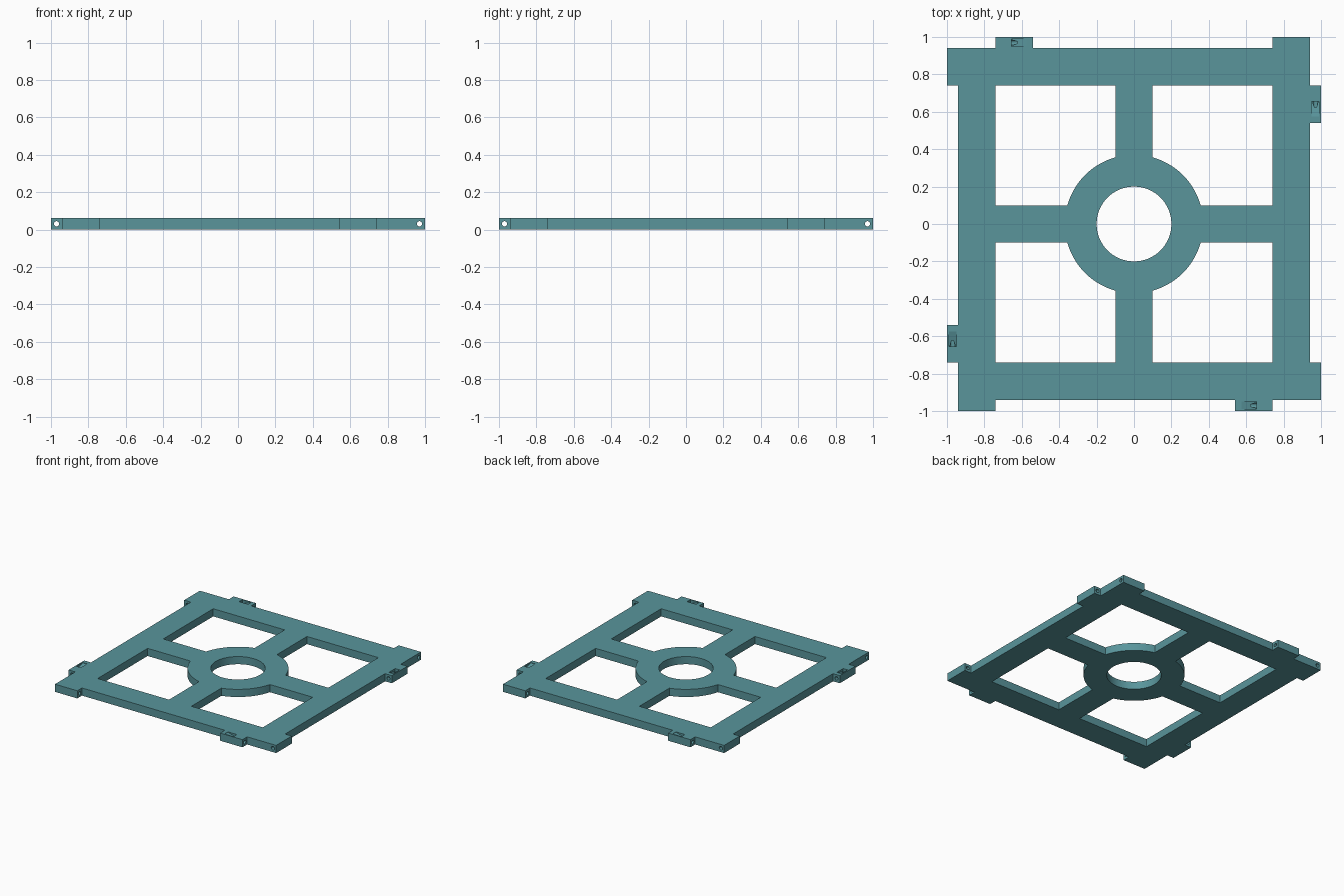
import bpy, bmesh
from math import pi, cos, sin, atan2, sqrt
from mathutils import Matrix

if "Cube" in bpy.data.objects:
    bpy.data.objects.remove(bpy.data.objects["Cube"])

H = 0.062      # plate thickness
R = 0.37       # hub outer radius
HOLE_R = 0.014


def turned(pts, k):
    # quarter turns clockwise
    for _ in range(k):
        pts = [(y, -x) for x, y in pts]
    return pts


def add_loop(bm, pts):
    vs = [bm.verts.new((x, y, 0)) for x, y in pts]
    for a, b in zip(vs, vs[1:] + vs[:1]):
        bm.edges.new((a, b))


def finish(bm, name):
    bmesh.ops.recalc_face_normals(bm, faces=bm.faces)
    me = bpy.data.meshes.new(name)
    bm.to_mesh(me)
    bm.free()
    ob = bpy.data.objects.new(name, me)
    bpy.context.collection.objects.link(ob)
    return ob


# Plate: outer outline with hinge tabs, four windows and the hub bore
side = [(-1, .94), (-.74, .94), (-.74, 1), (-.54, 1), (-.54, .94), (.74, .94), (.74, 1)]
a0 = atan2(.1, sqrt(R * R - .01))
arc = [(R * cos(a0 + (pi / 2 - 2 * a0) * i / 20), R * sin(a0 + (pi / 2 - 2 * a0) * i / 20))
       for i in range(21)]
window = arc + [(.1, .74), (.74, .74), (.74, .1)]

bm = bmesh.new()
add_loop(bm, [p for k in range(4) for p in turned(side, k)])
for k in range(4):
    add_loop(bm, turned(window, k))
add_loop(bm, [(.2 * cos(2 * pi * i / 64), .2 * sin(2 * pi * i / 64)) for i in range(64)])
bmesh.ops.triangle_fill(bm, edges=bm.edges[:], use_beauty=True, normal=(0, 0, 1))
ext = bmesh.ops.extrude_face_region(bm, geom=bm.faces[:], use_keep_orig=True)
bmesh.ops.translate(bm, vec=(0, 0, H),
                    verts=[g for g in ext["geom"] if isinstance(g, bmesh.types.BMVert)])
plate = finish(bm, "frame_plate")

# Pin holes running through the tabs of each side
bm = bmesh.new()
for k in range(4):
    m = (Matrix.Rotation(k * pi / 2, 4, 'Z') @ Matrix.Translation((0, .97, H / 2))
         @ Matrix.Rotation(pi / 2, 4, 'Y'))
    bmesh.ops.create_cone(bm, cap_ends=True, segments=20, radius1=HOLE_R,
                          radius2=HOLE_R, depth=1.9, matrix=m)
holes = finish(bm, "pin_hole_cutter")

# Small wedge shaped pockets in the top of the mid tabs
bm = bmesh.new()
for k in range(4):
    rings = []
    for y in (.95, .99):
        rings.append([bm.verts.new((*turned([(x, y)], k)[0], z))
                      for x, z in ((-.655, .035), (-.575, H - .003), (-.575, H + .02), (-.655, H + .02))])
    a, b = rings
    bm.faces.new(a)
    bm.faces.new(b[::-1])
    for i in range(4):
        j = (i + 1) % 4
        bm.faces.new((a[i], b[i], b[j], a[j]))
pockets = finish(bm, "pocket_cutter")

# Cut, bake the result and drop the cutters
for cutter in (holes, pockets):
    cutter.hide_render = True
    mod = plate.modifiers.new(cutter.name, 'BOOLEAN')
    mod.operation = 'DIFFERENCE'
    mod.solver = 'EXACT'
    mod.object = cutter
dg = bpy.context.evaluated_depsgraph_get()
baked = bpy.data.meshes.new_from_object(plate.evaluated_get(dg))
plate.modifiers.clear()
plate.data = baked
for cutter in (holes, pockets):
    bpy.data.objects.remove(cutter)

# Teal finish
mat = bpy.data.materials.new("teal")
mat.diffuse_color = (.1, .3, .33, 1)
mat.use_nodes = True
mat.node_tree.nodes["Principled BSDF"].inputs["Base Color"].default_value = mat.diffuse_color
plate.data.materials.clear()
plate.data.materials.append(mat)
bpy.context.view_layer.objects.active = plate
plate.select_set(True)
bpy.ops.object.shade_smooth_by_angle()
